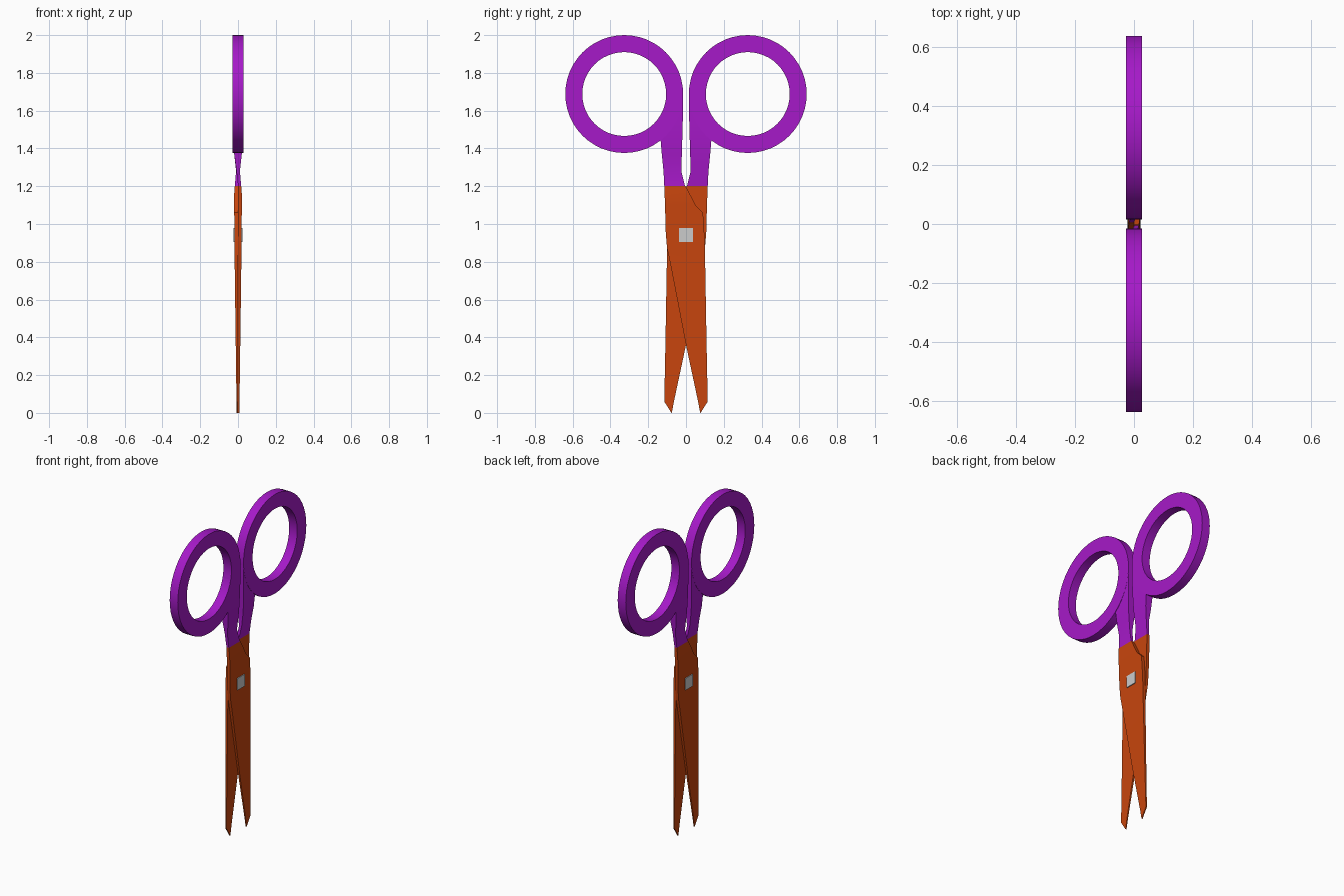
import bpy, bmesh, math

if "Cube" in bpy.data.objects:
    bpy.data.objects.remove(bpy.data.objects["Cube"])


def material(name, color):
    m = bpy.data.materials.new(name)
    m.diffuse_color = color
    m.use_nodes = True
    m.node_tree.nodes["Principled BSDF"].inputs["Base Color"].default_value = m.diffuse_color
    return m


PURPLE = material("purple", (0.38, 0.01, 0.58, 1))
ORANGE = material("orange", (0.58, 0.06, 0.004, 1))


def sweep(bm, sections, closed=False):
    """Skin a run of four-point sections."""
    loops = [[bm.verts.new(p) for p in sec] for sec in sections]
    n = len(loops)
    for i in range(n if closed else n - 1):
        a, b = loops[i], loops[(i + 1) % n]
        for k in range(4):
            bm.faces.new((a[k], a[(k + 1) % 4], b[(k + 1) % 4], b[k]))
    if not closed:
        bm.faces.new(loops[0])
        bm.faces.new(loops[-1])


def slab(rows):
    """Rows of (z, y0, y1, x0, x1) become rectangular sections."""
    return [[(x0, y0, z), (x1, y0, z), (x1, y1, z), (x0, y1, z)]
            for z, y0, y1, x0, x1 in rows]


def finish(bm, name, mat=None, turn=0):
    bmesh.ops.recalc_face_normals(bm, faces=bm.faces)
    me = bpy.data.meshes.new(name)
    bm.to_mesh(me)
    bm.free()
    ob = bpy.data.objects.new(name, me)
    bpy.context.collection.objects.link(ob)
    ob.rotation_euler.z = turn
    if mat:
        me.materials.append(mat)
    bpy.ops.object.select_all(action='DESELECT')
    ob.select_set(True)
    bpy.context.view_layer.objects.active = ob
    bpy.ops.object.shade_smooth_by_angle(angle=math.radians(25))


# Finger ring: centre, radii, half thickness
CY, CZ, RO, RI, T, SEG = -0.327, 1.688, 0.312, 0.222, 0.028, 48

# Shank between finger ring and blade
shank = [(1.69, -0.10, -0.016, -0.0275, 0.0275),
         (1.55, -0.13, -0.017, -0.0275, 0.0275),
         (1.44, -0.134, -0.020, -0.0245, 0.0245),
         (1.37, -0.128, -0.022, -0.020, 0.020),
         (1.28, -0.119, -0.025, -0.008, 0.010),
         (1.20, -0.115, -0.005, 0.0005, 0.017)]

# Blade, from the handle down to the clipped tip
blade = [(1.20, -0.115, -0.002, 0.0005, 0.017),
         (1.15, -0.113, 0.025, 0.0005, 0.021),
         (1.10, -0.111, 0.050, 0.0005, 0.021),
         (1.06, -0.110, 0.090, 0.0005, 0.020),
         (0.95, -0.107, 0.097, 0.0005, 0.019),
         (0.87, -0.100, 0.100, 0.0005, 0.018),
         (0.82, -0.089, 0.101, 0.0005, 0.018),
         (0.36, 0.000, 0.109, 0.0005, 0.012),
         (0.06, 0.064, 0.115, 0.0005, 0.008),
         (0.00, 0.075, 0.077, 0.0005, 0.007)]

# The two halves are the same part turned half a circle
for side, turn in (("left", 0), ("right", math.pi)):
    bm = bmesh.new()
    ring = []
    for i in range(SEG):
        a = math.tau * i / SEG
        c, s = math.cos(a), math.sin(a)
        ring.append([(x, CY + r * c, CZ + r * s)
                     for x, r in ((-T, RI), (T, RI), (T, RO), (-T, RO))])
    sweep(bm, ring, closed=True)
    sweep(bm, slab(shank))
    finish(bm, side + "_handle", PURPLE, turn)

    bm = bmesh.new()
    sweep(bm, slab(blade))
    finish(bm, side + "_blade", ORANGE, turn)

# Square pivot pin through both blades
bm = bmesh.new()
sweep(bm, slab([(0.905, -0.037, 0.037, -0.024, 0.024),
                (0.98, -0.037, 0.037, -0.024, 0.024)]))
finish(bm, "pivot_pin")
